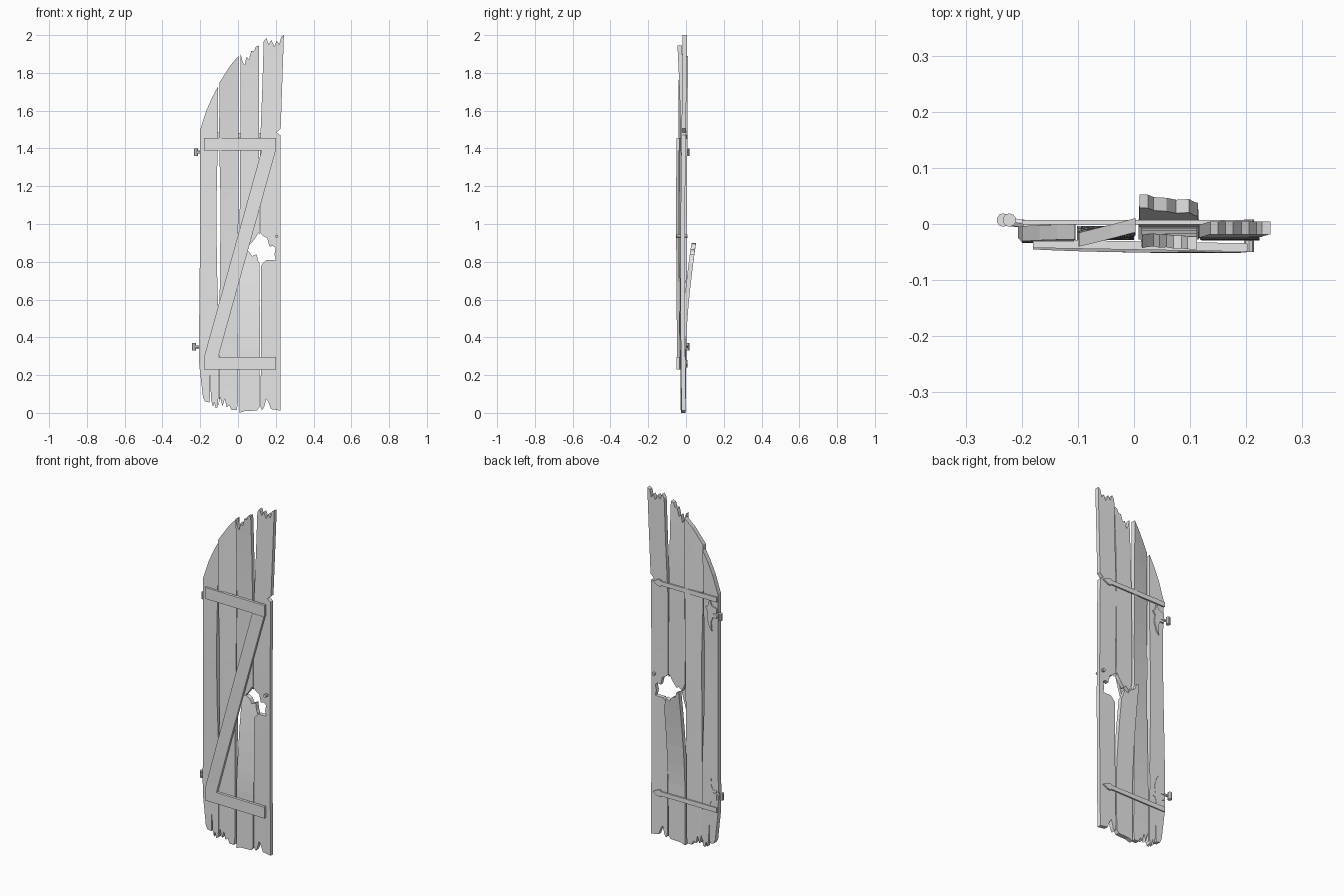
import bpy
import bmesh
import math
from mathutils import Vector

cube = bpy.data.objects.get("Cube")
if cube:
    bpy.data.objects.remove(cube)

GREY = (0.8, 0.8, 0.8, 1)
grey = bpy.data.materials.new("pale_grey")
grey.use_nodes = True
grey.diffuse_color = GREY
for node in grey.node_tree.nodes:
    if node.type == 'BSDF_PRINCIPLED':
        node.inputs["Base Color"].default_value = GREY


def finish(name, bm):
    """Turn a bmesh into a named, coloured object."""
    bmesh.ops.recalc_face_normals(bm, faces=bm.faces)
    mesh = bpy.data.meshes.new(name)
    bm.to_mesh(mesh)
    bm.free()
    mesh.materials.append(grey)
    obj = bpy.data.objects.new(name, mesh)
    bpy.context.collection.objects.link(obj)
    return obj


def board(name, outline, thickness, warp, step=0.12):
    """Extrude an x-z outline, slice it by height, then bend it in y with warp(x, z)."""
    bm = bmesh.new()
    face = bm.faces.new([bm.verts.new((x, -thickness / 2, z)) for x, z in outline])
    new = bmesh.ops.extrude_face_region(bm, geom=[face], use_keep_orig=True)["geom"]
    for v in new:
        if isinstance(v, bmesh.types.BMVert):
            v.co.y += thickness
    bmesh.ops.recalc_face_normals(bm, faces=bm.faces)
    bmesh.ops.triangulate(bm, faces=bm.faces)
    low = min(z for x, z in outline)
    high = max(z for x, z in outline)
    count = int((high - low) / step)
    for i in range(1, count + 1):
        geom = bm.verts[:] + bm.edges[:] + bm.faces[:]
        bmesh.ops.bisect_plane(bm, geom=geom, dist=1e-5,
                               plane_co=(0, 0, low + i * (high - low) / (count + 1)),
                               plane_no=(0, 0, 1))
    for v in bm.verts:
        v.co.y += warp(v.co.x, v.co.z)
    return finish(name, bm)


def rod(name, start, end, radius, sides=10):
    """Cylinder between two points."""
    a, b = Vector(start), Vector(end)
    bm = bmesh.new()
    bmesh.ops.create_cone(bm, cap_ends=True, segments=sides, radius1=radius,
                          radius2=radius, depth=(b - a).length)
    turn = (b - a).to_track_quat('Z', 'Y')
    for v in bm.verts:
        v.co = turn @ v.co + (a + b) / 2
    return finish(name, bm)


# Outer plank with the curved shoulder and a crack at its foot
board("outer_plank", [
    (-.185, .08), (-.175, .06), (-.15, .055), (-.147, .2), (-.143, .07), (-.132, .03),
    (-.127, .06), (-.118, .025), (-.108, .03), (-.104, .08), (-.104, .5), (-.112, .8),
    (-.114, 1.1), (-.108, 1.4), (-.105, 1.73), (-.137, 1.67), (-.168, 1.6), (-.2, 1.5),
    (-.2, 1), (-.207, .35), (-.205, .25)],
    .027, lambda x, z: -.016 + .004 * math.sin(4 * z))

# Second plank, twisting along its height
board("second_plank", [
    (-.102, .04), (-.095, .085), (-.082, .035), (-.07, .075), (-.06, .03), (-.045, .04),
    (-.035, .015), (-.006, .015), (0, .06), (-.002, .6), (.003, 1.2), (.003, 1.89),
    (-.04, 1.84), (-.098, 1.75), (-.1, 1.45), (-.092, 1.1), (-.096, .7), (-.1, .4)],
    .025, lambda x, z: -.016 + .14 * z * (x + .05))

# Third plank, snapped in two: the upper half leans forward, the lower half bends back
board("third_plank_upper", [
    (.008, .93), (.03, .88), (.05, .9), (.062, .89), (.088, .92), (.108, .955), (.115, .94),
    (.112, 1.4), (.112, 1.945), (.095, 1.94), (.085, 1.915), (.07, 1.915), (.058, 1.87),
    (.045, 1.885), (.035, 1.84), (.024, 1.86), (.014, 1.9), (.012, 1.4)],
    .023, lambda x, z: -.016 - .018 * max(0, (z - 1.3) / .65) ** 2)
board("third_plank_lower", [
    (.008, 0), (.035, .01), (.1, .012), (.113, .03), (.116, .4), (.114, .79), (.108, .8),
    (.098, .84), (.075, .83), (.058, .855), (.035, .865), (.025, .895), (.01, .9), (.008, .4)],
    .024, lambda x, z: -.014 + .055 * max(0, (z - .3) / .6) ** 1.6)

# Inner plank with a bite out of one side and a notch in the other
board("inner_plank", [
    (.12, .03), (.128, .015), (.138, .03), (.15, .075), (.16, .06), (.175, .02), (.224, .012),
    (.224, 1.47), (.204, 1.485), (.226, 1.505), (.243, 2), (.228, 1.99), (.218, 1.95),
    (.205, 1.97), (.192, 1.94), (.176, 1.975), (.163, 1.95), (.15, 1.985), (.136, 1.965),
    (.128, 1.7), (.116, 1.4), (.12, .95), (.135, .935), (.155, .925), (.166, .88),
    (.185, .885), (.2, .873), (.193, .84), (.2, .81), (.15, .81), (.122, .78)],
    .023, lambda x, z: -.012 - .006 * math.sin(2.1 * z))


# Front braces: two cross bars and a diagonal, slightly skewed outwards
def brace_lean(x, z):
    return -.035 - .018 * (x + .18)


for name, z in (("lower_cross_bar", .23), ("upper_cross_bar", 1.39)):
    board(name, [(-.18, z), (.202, z), (.202, z + .065), (-.18, z + .065)], .015, brace_lean)
board("diagonal_brace", [(-.18, .295), (-.105, .295), (.2, 1.39), (.125, 1.39)],
      .015, lambda x, z: brace_lean(x, z) - .005 * math.sin(2 * z))

# Back ironwork: spear-tipped straps, barrels and broken scroll plates
for label, strap_z, hinge_z, hinge_x in (("lower", .26, .35, -.233), ("upper", 1.47, 1.38, -.222)):
    half = [(-.2, .014), (.155, .012), (.16, .02), (.18, .016)]
    outline = [(x, strap_z - h) for x, h in half] + [(.208, strap_z)]
    outline += [(x, strap_z + h) for x, h in reversed(half)]
    board(label + "_strap", outline, .008, lambda x, z: .003)
    rod(label + "_hinge_barrel", (hinge_x, .007, hinge_z - .02), (hinge_x, .007, hinge_z + .02), .012)
    rod(label + "_hinge_arm", (hinge_x, .004, hinge_z), (-.175, -.002, hinge_z), .008, 6)
    scroll = [(-.198, .035), (-.165, .045), (-.15, .08), (-.14, .04), (-.125, .03),
              (-.14, .01), (-.135, -.03), (-.15, -.08), (-.165, -.1), (-.16, -.05),
              (-.172, -.02), (-.198, -.02)]
    flip = 1 if label == "upper" else -1
    board(label + "_scroll_plate", [(x, hinge_z + flip * h) for x, h in scroll],
          .007, lambda x, z: 0)

# Latch bolt through the inner plank
rod("latch_bolt", (.205, -.05, .935), (.205, .008, .935), .009, 8)
